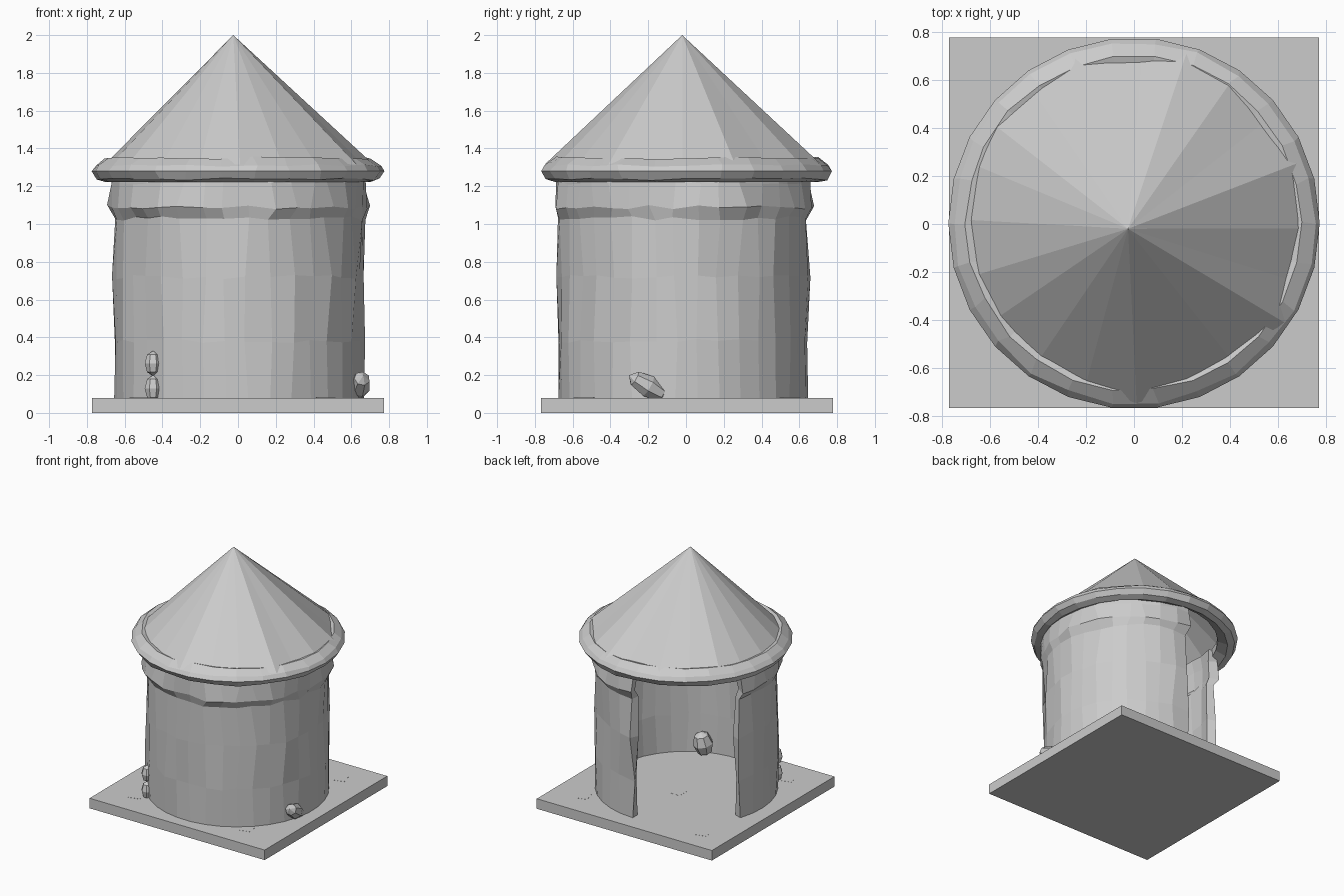
import bpy, bmesh, math, random
from mathutils import Vector, Matrix

if "Cube" in bpy.data.objects:
    bpy.data.objects.remove(bpy.data.objects["Cube"])

random.seed(7)


def finish(bm, name):
    bmesh.ops.recalc_face_normals(bm, faces=bm.faces[:])
    me = bpy.data.meshes.new(name)
    bm.to_mesh(me)
    bm.free()
    ob = bpy.data.objects.new(name, me)
    bpy.context.collection.objects.link(ob)
    return ob


def box(name, loc, size, turn=0.0):
    bm = bmesh.new()
    bmesh.ops.create_cube(bm, size=1)
    bm.transform(Matrix.Translation(loc) @ Matrix.Rotation(math.radians(turn), 4, 'Z')
                 @ Matrix.Diagonal((*size, 1)))
    return finish(bm, name)


def sweep(name, profile, start, end, cols, centre, jitter, keep=()):
    """Turn a closed (radius, z) profile about z, with hand-hewn wobble."""
    bm = bmesh.new()
    full = abs(end - start) >= 360
    rings = []
    for i in range(cols if full else cols + 1):
        a0 = start + (end - start) * i / cols
        ring = []
        for k, (r, z) in enumerate(profile):
            j = 0 if k in keep else jitter
            a = math.radians(a0 + random.uniform(-1, 1) * j * 150)
            rr = r + random.uniform(-1, 1) * j
            zz = z + random.uniform(-1, 1) * j
            ring.append(bm.verts.new((centre[0] + rr * math.cos(a),
                                      centre[1] + rr * math.sin(a), zz)))
        rings.append(ring)
    n = len(profile)
    for i in range(cols):
        a, b = rings[i], rings[(i + 1) % len(rings)]
        for k in range(n):
            bm.faces.new((a[k], b[k], b[(k + 1) % n], a[(k + 1) % n]))
    if not full:
        # doorway jambs
        for ring in (rings[0], rings[-1]):
            half = n // 2
            for k in range(half - 1):
                bm.faces.new((ring[k], ring[k + 1], ring[n - 2 - k], ring[n - 1 - k]))
    return finish(bm, name)


def stone(name, loc, size, axis):
    """Low-poly pebble with its long side along axis."""
    bm = bmesh.new()
    bmesh.ops.create_uvsphere(bm, u_segments=7, v_segments=4, radius=1)
    rot = Vector((0, 0, 1)).rotation_difference(Vector(axis)).to_matrix().to_4x4()
    bm.transform(Matrix.Translation(loc) @ rot @ Matrix.Diagonal((*size, 1)))
    return finish(bm, name)


# square foundation slab and flush floor tiles
box("base_slab", (0, 0.005, 0.04), (1.545, 1.545, 0.08))
for i, (x, y, t) in enumerate([(-0.55, 0.57, 15), (0.52, 0.55, 15), (0.46, -0.54, 15),
                               (-0.52, -0.54, 15), (0.0, 0.1, 0)]):
    box(f"floor_tile_{i + 1}", (x, y, 0.0795), (0.09, 0.09, 0.003), t)

# round wall with flared collar, open at the back left
outer = [(0.662, 0.07), (0.665, 0.38), (0.664, 0.72), (0.662, 1.03),
         (0.69, 1.09), (0.675, 1.22), (0.66, 1.32)]
inner = [(r - 0.06, z) for r, z in reversed(outer)]
sweep("wall", outer + inner, 161, 449, 28, (0.006, -0.015), 0.012, keep=(0, 13))

# rolled eave ring
eave = [(0.63, 1.26), (0.70, 1.222), (0.75, 1.237), (0.775, 1.28),
        (0.755, 1.31), (0.70, 1.35), (0.63, 1.33)]
sweep("eave_ring", eave, 0, 360, 26, (0, 0.003), 0.007, keep=(1, 3))

# faceted cone roof
bm = bmesh.new()
apex = bm.verts.new((-0.025, -0.02, 2.0))
rim = []
for i in range(20):
    a = math.radians(18 * i - 90 + random.uniform(-3, 3))
    r = 0.725 + random.uniform(-0.025, 0.025)
    rim.append(bm.verts.new((r * math.cos(a), r * math.sin(a), 1.315)))
for i in range(20):
    bm.faces.new((rim[i], rim[(i + 1) % 20], apex))
finish(bm, "roof_cone")

# stones at the foot of the wall
stone("side_stone", (0.64, -0.2, 0.14), (0.06, 0.06, 0.12), (0.2, -0.85, 0.5))
stone("inner_stone", (0.22, -0.53, 0.17), (0.075, 0.075, 0.1), (0.1, 0.2, 1))
stone("front_stone_low", (-0.45, -0.5, 0.13), (0.045, 0.045, 0.07), (0, 0, 1))
stone("front_stone_high", (-0.45, -0.5, 0.262), (0.045, 0.045, 0.066), (0, 0, 1))
